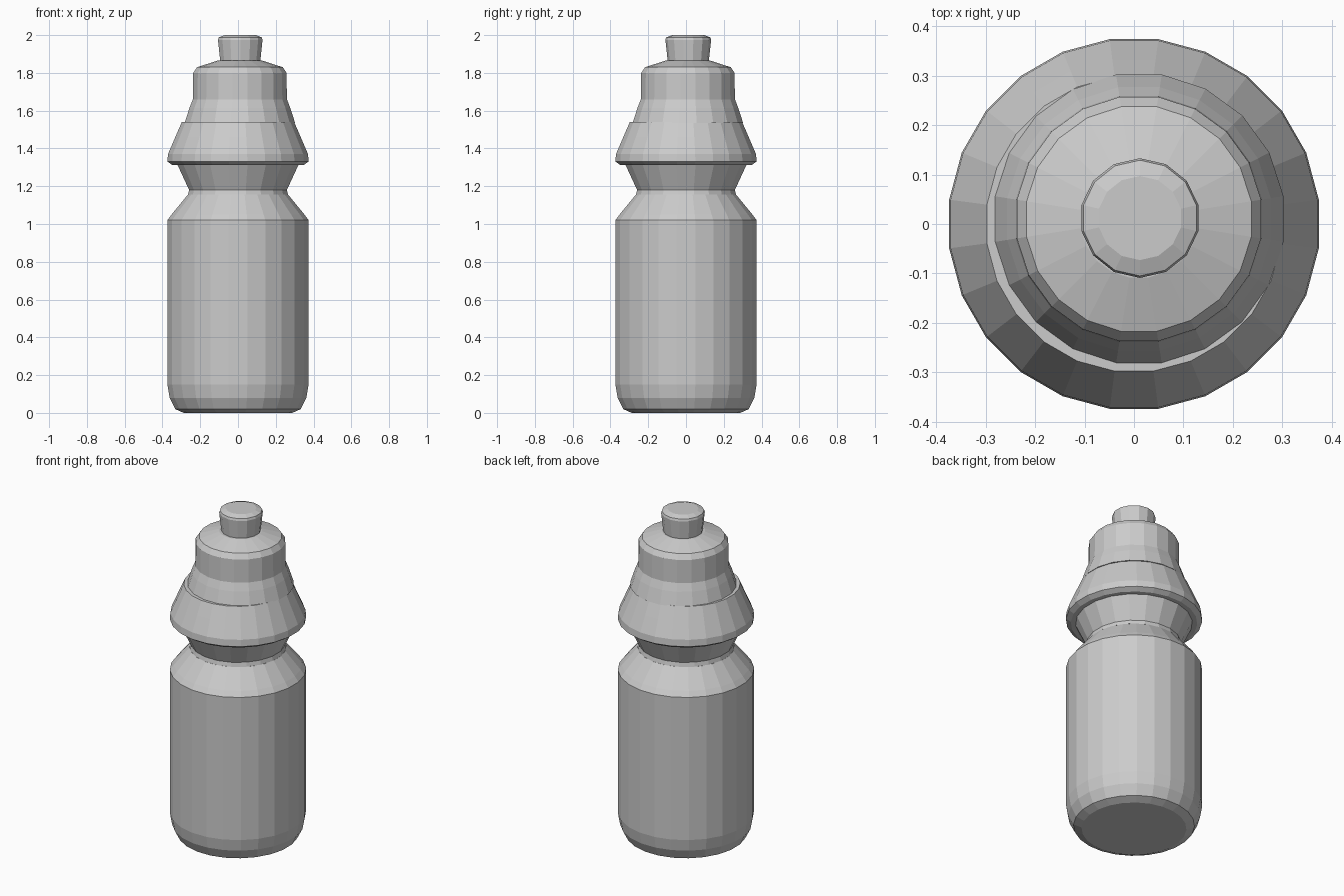
import bpy, bmesh
from math import cos, sin, tau

if "Cube" in bpy.data.objects:
    bpy.data.objects.remove(bpy.data.objects["Cube"])


def lathe(name, profile, sides, cx=0.0, cy=0.0):
    """Closed faceted solid from a list of (radius, height) points."""
    bm = bmesh.new()
    rings = []
    for r, z in profile:
        rings.append([bm.verts.new((cx + r * cos(tau * (i + 0.5) / sides),
                                    cy + r * sin(tau * (i + 0.5) / sides), z))
                      for i in range(sides)])
    for low, high in zip(rings, rings[1:]):
        for i in range(sides):
            j = (i + 1) % sides
            bm.faces.new((low[i], low[j], high[j], high[i]))
    bm.faces.new(rings[0][::-1])
    bm.faces.new(rings[-1])
    bmesh.ops.recalc_face_normals(bm, faces=bm.faces)
    mesh = bpy.data.meshes.new(name)
    bm.to_mesh(mesh)
    bm.free()
    obj = bpy.data.objects.new(name, mesh)
    bpy.context.collection.objects.link(obj)
    return obj


# Bottle with rounded base, straight wall and sloping shoulder
lathe("bottle_body", [(0.29, 0.0), (0.335, 0.02), (0.365, 0.08), (0.377, 0.15),
                      (0.377, 1.02), (0.355, 1.05), (0.268, 1.155)], 24)

# Flared neck rising from the waist to the cap
lathe("neck", [(0.268, 1.155), (0.262, 1.18), (0.325, 1.315)], 20)

# Wide domed lower cap with an overhanging rim
lathe("cap_collar", [(0.35, 1.312), (0.377, 1.33), (0.374, 1.37),
                     (0.335, 1.46), (0.30, 1.54)], 24)

# Stepped upper cap: sloped skirt, upright wall, bevelled top
lathe("cap_top", [(0.296, 1.535), (0.27, 1.615), (0.252, 1.66), (0.25, 1.80),
                  (0.23, 1.83), (0.12, 1.865)], 20, 0.01, 0.01)

# Drinking spout, slightly wider at its lip
lathe("spout", [(0.108, 1.855), (0.121, 1.975), (0.117, 1.988),
                (0.085, 2.0)], 14, 0.012, 0.012)
